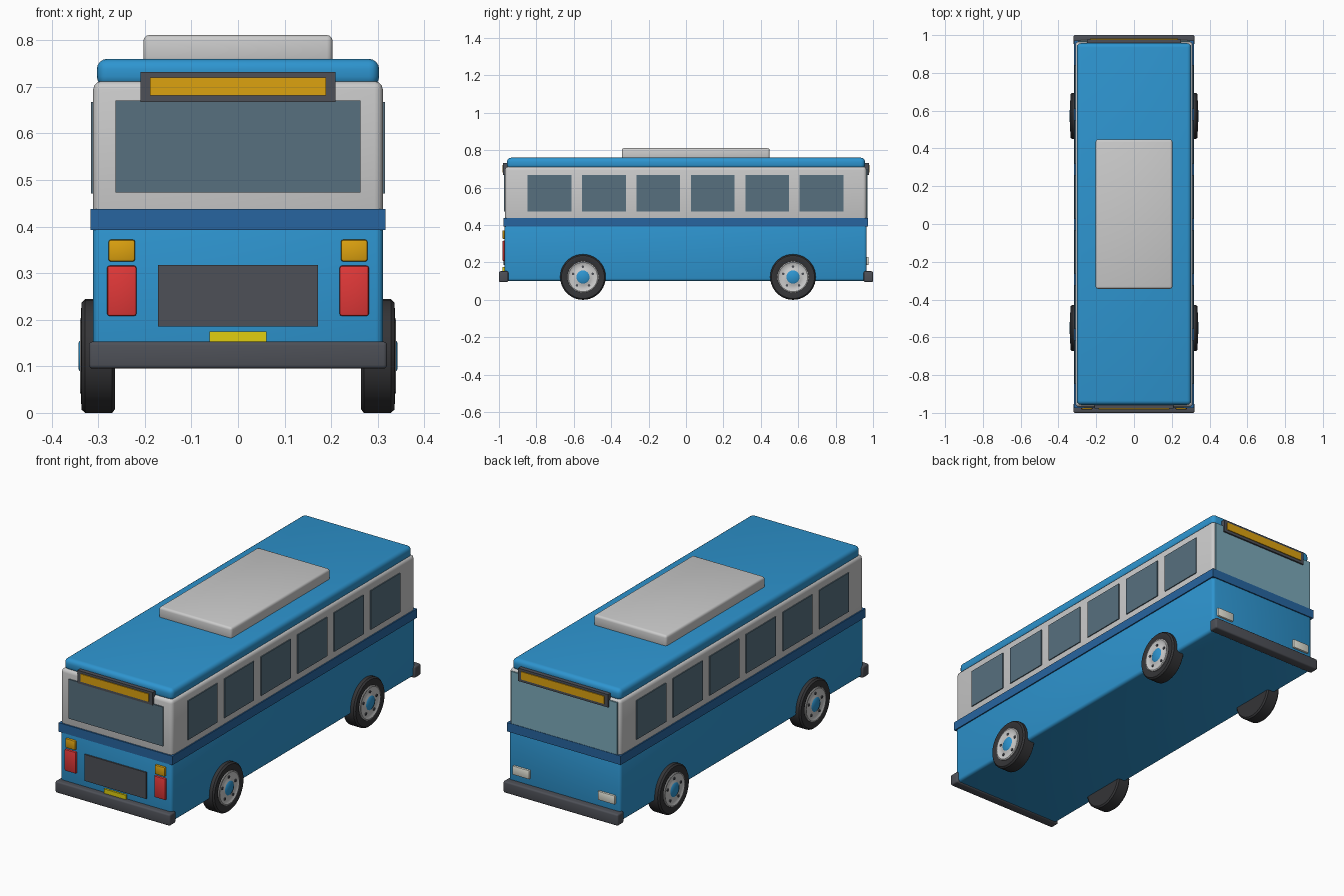
import bpy, bmesh
from math import pi, cos, sin, radians
from mathutils import Vector, Matrix

if "Cube" in bpy.data.objects:
    bpy.data.objects.remove(bpy.data.objects["Cube"])


def mat(name, r, g, b):
    m = bpy.data.materials.new(name)
    m.diffuse_color = (r, g, b, 1)
    m.use_nodes = True
    m.node_tree.nodes["Principled BSDF"].inputs["Base Color"].default_value = m.diffuse_color
    return m


BLUE = mat("blue", .027, .30, .63)
NAVY = mat("navy", .02, .13, .35)
WHITE = mat("white", .76, .76, .76)
GLASS = mat("glass", .095, .16, .21)
PALE = mat("pale_glass", .20, .40, .49)
DARK = mat("dark_grey", .075, .08, .095)
RUBBER = mat("rubber", .035, .035, .038)
AMBER = mat("amber", .72, .36, .005)
RED = mat("red", .75, .04, .04)
LAMP = mat("lamp", .75, .75, .66)
YELLOW = mat("yellow", .75, .62, .005)
SILVER = mat("silver", .55, .56, .58)


def finish(name, bm, material):
    bmesh.ops.recalc_face_normals(bm, faces=bm.faces)
    me = bpy.data.meshes.new(name)
    bm.to_mesh(me)
    bm.free()
    me.materials.append(material)
    ob = bpy.data.objects.new(name, me)
    bpy.context.collection.objects.link(ob)
    bpy.context.view_layer.objects.active = ob
    bpy.ops.object.select_all(action='DESELECT')
    ob.select_set(True)
    bpy.ops.object.shade_smooth_by_angle(angle=radians(35))
    return ob


def box(name, x, y, z, material, bevel=0.0, segments=3):
    """Box from (min, max) ranges on each axis, with rounded edges."""
    bm = bmesh.new()
    size = [b - a for a, b in (x, y, z)]
    mid = [(a + b) / 2 for a, b in (x, y, z)]
    bmesh.ops.create_cube(bm, size=1, matrix=Matrix.Translation(mid) @ Matrix.Diagonal((*size, 1)))
    if bevel:
        bmesh.ops.bevel(bm, geom=bm.edges[:], offset=bevel, segments=segments,
                        profile=.5, affect='EDGES')
    return finish(name, bm, material)


def lathe(name, profile, centre, side, material, steps=40):
    """Revolve (x, radius) points around the axle; side mirrors in x."""
    bm = bmesh.new()
    rings = []
    for x, r in profile:
        rings.append([bm.verts.new((side * x, centre[0] + r * cos(2 * pi * i / steps),
                                    centre[1] + r * sin(2 * pi * i / steps)))
                      for i in range(steps)])
    for a, b in zip(rings, rings[1:]):
        for i in range(steps):
            j = (i + 1) % steps
            bm.faces.new((a[i], a[j], b[j], b[i]))
    bm.faces.new(rings[0])
    bm.faces.new(rings[-1])
    return finish(name, bm, material)


# Body shells
box("lower_body", (-.311, .311), (-.97, .966), (.1, .42), BLUE, .015)
box("upper_body", (-.311, .311), (-.968, .965), (.40, .712), WHITE, .018)
box("waist_stripe", (-.317, .317), (-.975, .972), (.393, .438), NAVY)
box("roof", (-.303, .303), (-.957, .957), (.70, .76), BLUE, .022, 4)
box("roof_unit", (-.203, .203), (-.343, .447), (.75, .811), WHITE, .012)

# Bumpers
box("front_bumper", (-.32, .32), (-1, -.95), (.095, .153), DARK, .008)
box("rear_bumper", (-.32, .32), (.95, 1), (.095, .153), DARK, .008)

# Front face
box("front_window", (-.263, .263), (-.974, -.95), (.473, .671), GLASS)
box("front_grille", (-.172, .172), (-.977, -.95), (.185, .318), DARK)
box("front_plate", (-.061, .061), (-.98, -.95), (.153, .175), YELLOW)
box("front_sign_frame", (-.209, .209), (-.978, -.93), (.667, .732), DARK)
box("front_sign", (-.189, .189), (-.982, -.95), (.681, .72), AMBER)

# Rear face
box("rear_window", (-.296, .296), (.94, .97), (.437, .70), PALE)
box("rear_sign_frame", (-.25, .25), (.93, .978), (.667, .732), DARK)
box("rear_sign", (-.232, .232), (.95, .982), (.681, .72), AMBER)

for s, side in ((-1, "left"), (1, "right")):
    def span(a, b):
        return tuple(sorted((s * a, s * b)))

    # Lamps
    box(f"red_lamp_{side}", span(.218, .281), (-.981, -.95), (.208, .316), RED, .005, 2)
    box(f"amber_lamp_{side}", span(.221, .278), (-.981, -.95), (.325, .372), AMBER, .005, 2)
    box(f"white_lamp_{side}", span(.19, .285), (.95, .976), (.185, .23), LAMP, .004, 2)

    # Side windows
    for i in range(6):
        y = -.73 + .291 * i
        box(f"side_window_{side}_{i + 1}", span(.29, .316), (y - .117, y + .117),
            (.471, .667), GLASS)

    # Wheels
    for end, y in (("front", -.551), ("rear", .572)):
        c = (y, .122)
        tag = f"{end}_{side}"
        lathe(f"tyre_{tag}", [(.264, .08), (.264, .114), (.270, .122), (.328, .122),
                              (.336, .115), (.337, .092), (.332, .082)], c, s, RUBBER)
        lathe(f"rim_{tag}", [(.30, .083), (.337, .083), (.339, .078), (.334, .068),
                             (.334, .045), (.338, .038)], c, s, SILVER)
        lathe(f"hub_cap_{tag}", [(.31, .035), (.338, .035), (.342, .029)], c, s, BLUE, 24)
        for k in range(5):
            a = pi / 2 + 2 * pi * k / 5
            lathe(f"wheel_nut_{tag}_{k + 1}", [(.325, .007), (.338, .007)],
                  (c[0] + .055 * cos(a), c[1] + .055 * sin(a)), s, DARK, 8)
